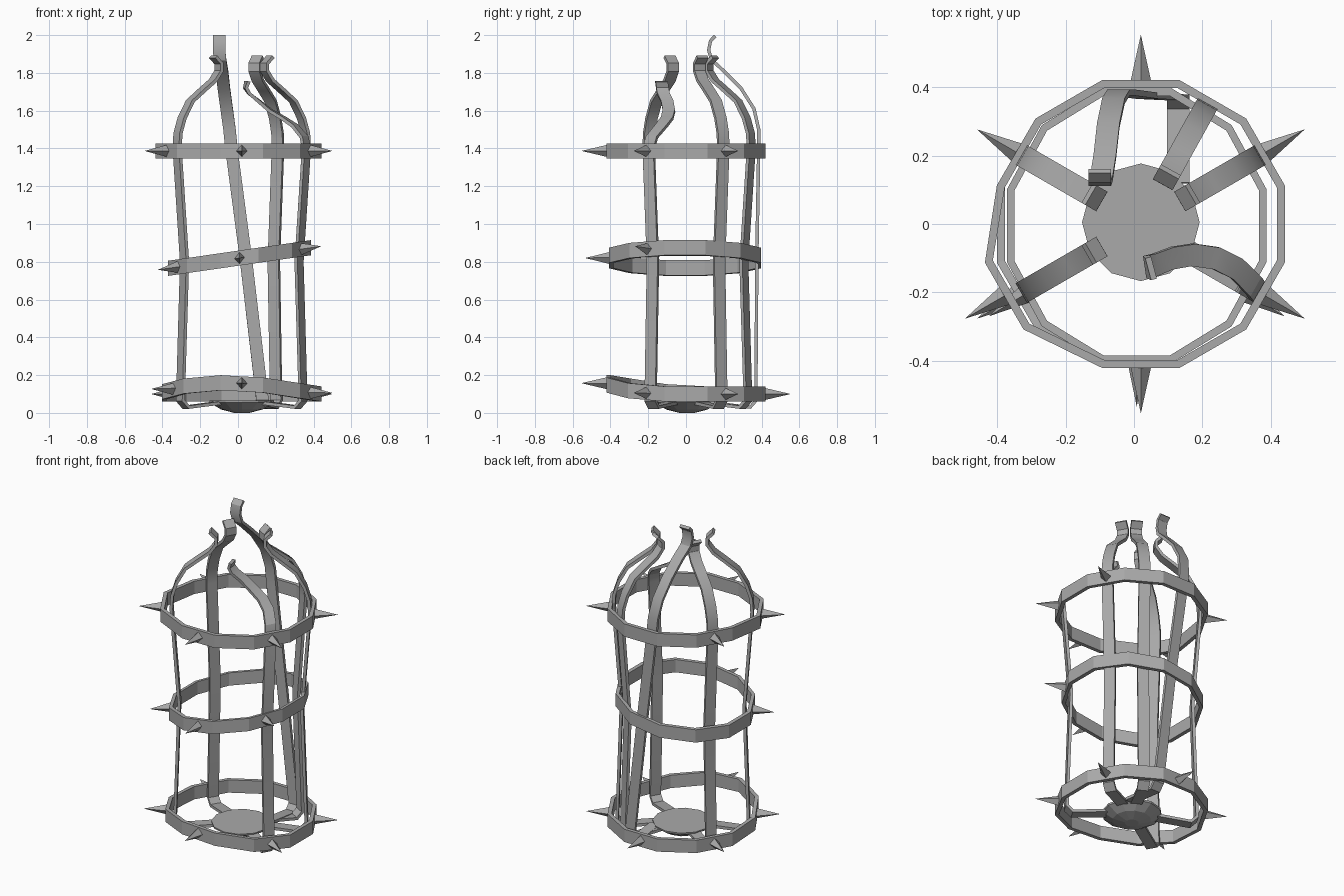
import bpy, bmesh
from math import sin, cos, radians
from mathutils import Vector, Matrix

cube = bpy.data.objects.get("Cube")
if cube:
    bpy.data.objects.remove(cube)

iron = bpy.data.materials.new("grey_iron")
iron.use_nodes = True
colour = (0.4, 0.4, 0.4, 1)
iron.diffuse_color = colour
iron.node_tree.nodes["Principled BSDF"].inputs["Base Color"].default_value = colour

CX = 0.02          # cage axis
RADIUS = 0.436     # outer corner radius of the hoops


def finish(bm, name, smooth=False):
    bmesh.ops.recalc_face_normals(bm, faces=bm.faces)
    mesh = bpy.data.meshes.new(name)
    bm.to_mesh(mesh)
    bm.free()
    mesh.materials.append(iron)
    obj = bpy.data.objects.new(name, mesh)
    bpy.context.collection.objects.link(obj)
    if smooth:
        bpy.ops.object.select_all(action='DESELECT')
        bpy.context.view_layer.objects.active = obj
        obj.select_set(True)
        bpy.ops.object.shade_smooth_by_angle(angle=radians(30))
    return obj


def loft(bm, loops, closed):
    """Skin a list of equal cross-sections."""
    rows = [[bm.verts.new(p) for p in loop] for loop in loops]
    n = len(rows[0])
    pairs = list(zip(rows, rows[1:]))
    if closed:
        pairs.append((rows[-1], rows[0]))
    for a, b in pairs:
        for i in range(n):
            j = (i + 1) % n
            bm.faces.new((a[i], a[j], b[j], b[i]))
    if not closed:
        bm.faces.new(rows[0])
        bm.faces.new(rows[-1])


def hoop(name, spike_angles, bend):
    """Twelve-sided band and its spikes, both bent by the same rule."""
    bm = bmesh.new()
    section = [(0, -.04), (0, .04), (-.024, .04), (-.024, -.04)]
    loops = []
    for k in range(12):
        a = radians(15 + 30 * k)
        loops.append([bend(Vector(((RADIUS + dr) * cos(a), (RADIUS + dr) * sin(a), z)))
                      for dr, z in section])
    loft(bm, loops, True)
    finish(bm, name + "_hoop")

    bm = bmesh.new()
    for deg in spike_angles:
        turn = Matrix.Rotation(radians(deg), 3, 'Z')
        ring = [(.40, .034, 0), (.40, 0, .036), (.40, -.034, 0), (.40, 0, -.036)]
        base = [bm.verts.new(bend(turn @ Vector(p))) for p in ring]
        tip = bm.verts.new(bend(turn @ Vector((.554, 0, 0))))
        bm.faces.new(base)
        for i in range(4):
            bm.faces.new((base[i], base[(i + 1) % 4], tip))
    finish(bm, name + "_spikes")


def bend_top(p):
    # left front corner is knocked outward
    dent = -.035 if p.x < -.25 and p.y < -.05 else 0
    return p + Vector((CX + dent, 0, 1.387))


def bend_middle(p):
    # smaller hoop leaning to one side
    return Vector((p.x * .9 + .008, p.y * .955 - .005, p.z + .82 + .13 * p.x))


def bend_bottom(p):
    # front edge is lifted
    d = p.normalized()
    toward = max(0, d.x * cos(radians(258)) + d.y * sin(radians(258)))
    return p + Vector((CX, 0, .1 + .06 * toward ** 2))


hoop("top", (-90, -30, 30, 150, 210), bend_top)
hoop("middle", (-90, -30, 210), bend_middle)
hoop("bottom", range(30, 390, 60), bend_bottom)


def bar(name, points, az_start, az_end=None, width=.066, thick=.018):
    """Flat strip along a path; its width lies across the given heading."""
    az_end = az_start if az_end is None else az_end
    pts = [Vector(p) for p in points]
    last = len(pts) - 1
    loops = []
    for i, p in enumerate(pts):
        t = max(0, i - 5) / (last - 5)
        a = radians(az_start + (az_end - az_start) * t)
        side = Vector((-sin(a), cos(a), 0))
        into = (p - pts[max(i - 1, 0)]).normalized()
        out = (pts[min(i + 1, last)] - p).normalized()
        normal = (into + out).cross(side).normalized()
        w, n = side * width / 2, normal * thick / 2
        loops.append([p + w + n, p - w + n, p - w - n, p + w - n])
    bm = bmesh.new()
    loft(bm, loops, False)
    finish(bm, name, True)


# Regular bars: foot, upright and hooked crown as (radius, height)
foot = [(.12, .055), (.34, .03), (.375, .065), (.35, .8), (.395, 1.4)]
crown = [(.39, 1.48), (.365, 1.56), (.315, 1.65), (.24, 1.71), (.175, 1.76),
         (.14, 1.81), (.14, 1.85), (.175, 1.885)]


def around(profile, deg):
    a = radians(deg)
    return [(CX + r * cos(a), r * sin(a), z) for r, z in profile]


for name, deg in (("left_back_bar", 30), ("back_bar", 61),
                  ("right_back_bar", 150), ("right_front_bar", 210)):
    bar(name, around(foot + crown, deg), deg)

# Short bar with its crown bent sideways
bar("left_front_bar", around(foot, -30) + [
    (.35, -.18, 1.46), (.30, -.13, 1.52), (.24, -.10, 1.56), (.17, -.09, 1.60),
    (.11, -.10, 1.65), (.06, -.12, 1.69), (.04, -.125, 1.72), (.05, -.13, 1.755)], -30, 15)

# Tall leaning bar
bar("tall_back_bar", [
    (.13, .12, .055), (.13, .34, .03), (.13, .37, .065), (.04, .375, .83),
    (-.035, .385, 1.4), (-.045, .385, 1.5), (-.06, .36, 1.61), (-.075, .29, 1.72),
    (-.085, .20, 1.81), (-.095, .135, 1.87), (-.10, .12, 1.92), (-.10, .13, 1.97),
    (-.10, .155, 1.995)], 90)

# Floor plate with a shallow domed underside
bm = bmesh.new()
loops = []
for r, z in ((.172, .066), (.170, .055), (.11, .018), (.04, .0)):
    loops.append([(CX + r * cos(radians(30 * k)), .005 + r * sin(radians(30 * k)), z)
                  for k in range(12)])
loft(bm, loops, False)
finish(bm, "floor_plate")
